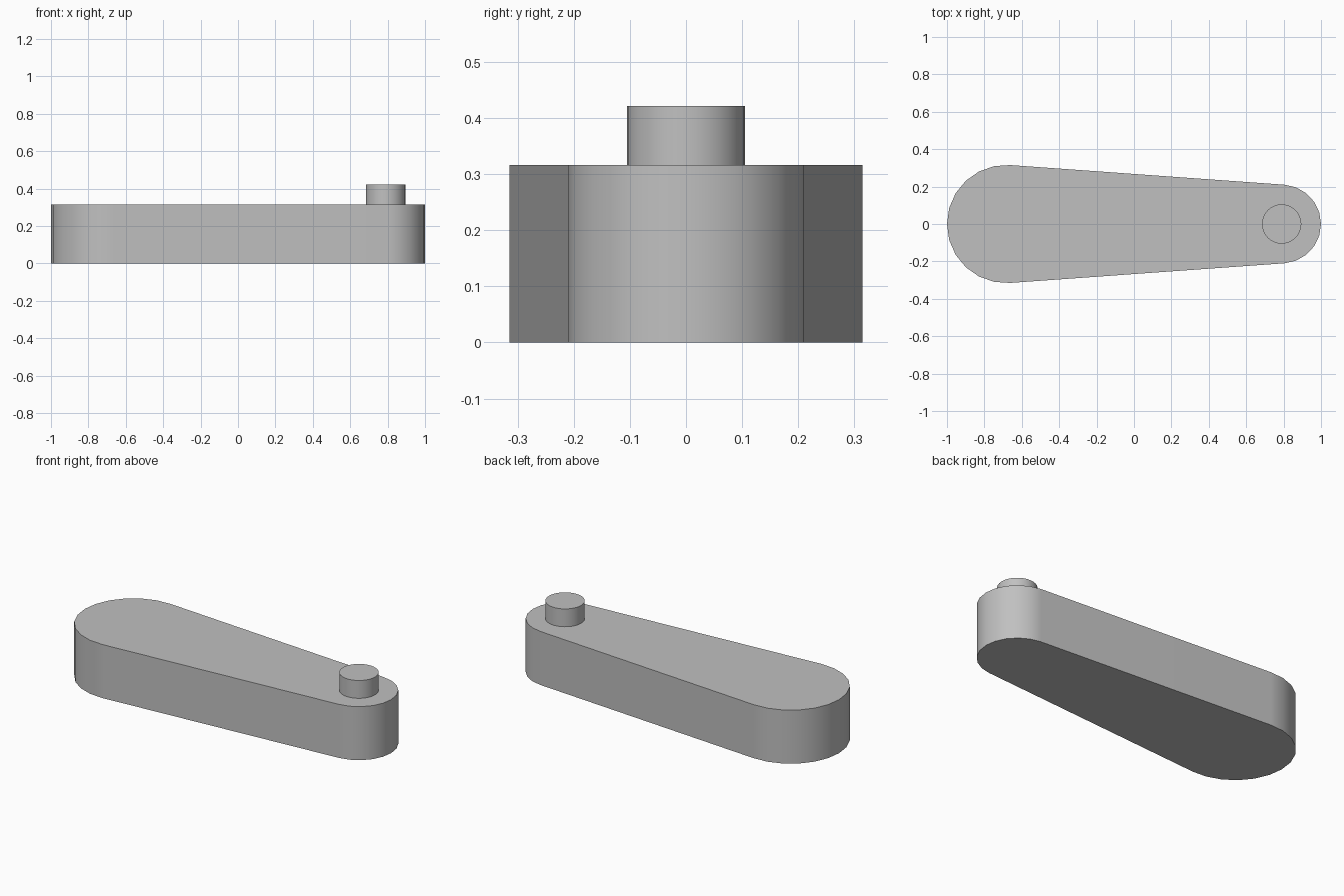
import bpy, bmesh
from math import pi, cos, sin, acos, radians

cube = bpy.data.objects.get("Cube")
if cube:
    bpy.data.objects.remove(cube, do_unlink=True)

U = 2 / 19                      # the arm is 19 units long
BIG, SMALL, PEG = 3 * U, 2 * U, U
BIG_X, SMALL_X = -1 + BIG, 1 - SMALL
THICK, PEG_TOP = 3 * U, 4 * U

grey = bpy.data.materials.new("plain grey")
grey.use_nodes = True
colour = (0.53, 0.53, 0.53, 1)
grey.diffuse_color = colour
grey.node_tree.nodes["Principled BSDF"].inputs["Base Color"].default_value = colour


def arc(cx, r, start, end, steps):
    """Points on an arc, both ends included."""
    angles = [start + (end - start) * i / steps for i in range(steps + 1)]
    return [(cx + r * cos(a), r * sin(a)) for a in angles]


def extrude_profile(name, points, z0, z1):
    """Closed prism with smooth walls and sharp rims."""
    bm = bmesh.new()
    base = bm.faces.new([bm.verts.new((x, y, z0)) for x, y in points])
    new = bmesh.ops.extrude_face_region(bm, geom=[base], use_keep_orig=True)["geom"]
    for v in new:
        if isinstance(v, bmesh.types.BMVert):
            v.co.z = z1
    bmesh.ops.recalc_face_normals(bm, faces=bm.faces)
    mesh = bpy.data.meshes.new(name)
    bm.to_mesh(mesh)
    bm.free()
    mesh.materials.append(grey)
    obj = bpy.data.objects.new(name, mesh)
    bpy.context.collection.objects.link(obj)
    bpy.ops.object.select_all(action="DESELECT")
    obj.select_set(True)
    bpy.context.view_layer.objects.active = obj
    bpy.ops.object.shade_smooth_by_angle(angle=radians(40))
    weighted = obj.modifiers.new("flat side normals", "WEIGHTED_NORMAL")
    weighted.keep_sharp = True
    return obj


# Tapered arm: two round ends joined by tangent sides
t = acos((BIG - SMALL) / (SMALL_X - BIG_X))
outline = arc(SMALL_X, SMALL, -t, t, 10) + arc(BIG_X, BIG, t, 2 * pi - t, 12)
extrude_profile("crank_arm", outline, 0, THICK)

# Round peg standing on the narrow end
extrude_profile("peg", arc(SMALL_X, PEG, 0, 2 * pi, 32)[:-1], THICK, PEG_TOP)
